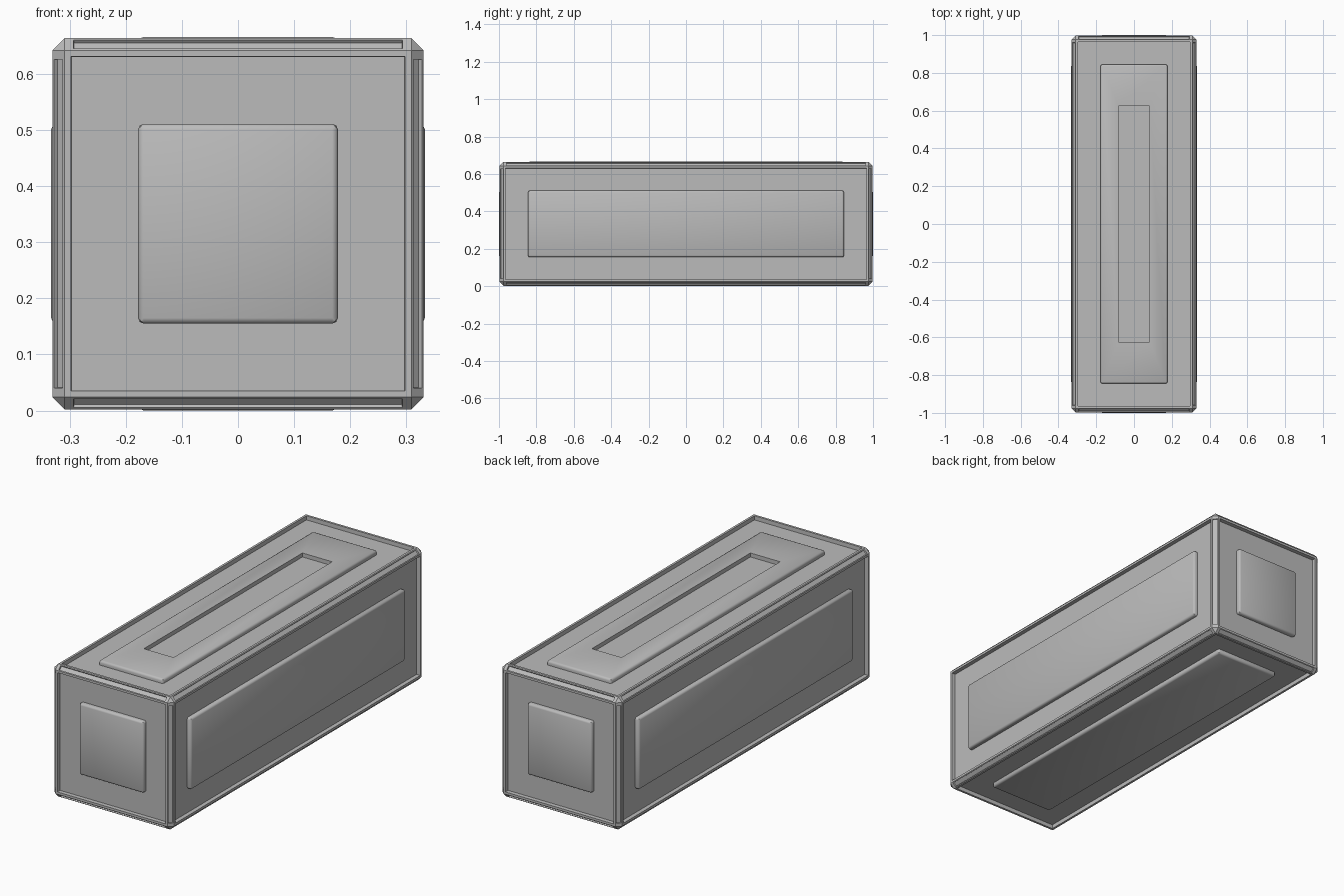
import bpy, bmesh
from mathutils import Vector

cube = bpy.data.objects.get("Cube")
if cube:
    bpy.data.objects.remove(cube, do_unlink=True)

HALF = Vector((0.331, 0.998, 0.331))   # half size of the framed box
CENTRE = Vector((0, 0, 0.333))
CHAMFER, RAIL, RECESS = 0.022, 0.016, 0.02
PLATE_MARGIN = 0.153                   # box edge to plate edge
PLATE_TOP = 0.002                      # plate height over the rails

grey = bpy.data.materials.new("plain grey")
grey.use_nodes = True
colour = (0.5, 0.5, 0.5, 1)
grey.diffuse_color = colour
grey.node_tree.nodes["Principled BSDF"].inputs["Base Color"].default_value = colour


def finish(bm, name):
    mesh = bpy.data.meshes.new(name)
    bm.normal_update()
    bm.to_mesh(mesh)
    bm.free()
    mesh.materials.append(grey)
    obj = bpy.data.objects.new(name, mesh)
    obj.location = CENTRE
    bpy.context.collection.objects.link(obj)
    return obj


def box(half, centre=Vector()):
    bm = bmesh.new()
    bmesh.ops.create_cube(bm, size=2)
    for v in bm.verts:
        v.co = Vector(a * b for a, b in zip(v.co, half)) + centre
    return bm


# Chamfered box with grooved edges and sunken panels
bm = box(HALF)
bmesh.ops.bevel(bm, geom=bm.edges[:], offset=CHAMFER, segments=1, affect='EDGES')
bm.normal_update()
sides = [f for f in bm.faces if max(map(abs, f.normal)) > 0.99]
strips = [f for f in bm.faces if len(f.verts) == 4 and 0.6 < max(map(abs, f.normal)) < 0.8]

# Grooves stop short of the corner blocks
bmesh.ops.inset_individual(bm, faces=strips, thickness=0.007, depth=0)
for f in strips:
    axis = min(range(3), key=lambda i: abs(f.normal[i]))
    limit = HALF[axis] - CHAMFER - RAIL
    for v in f.verts:
        v.co[axis] = max(-limit, min(limit, v.co[axis]))
bmesh.ops.inset_individual(bm, faces=strips, thickness=0.001, depth=-0.007)

# Panels are sunk behind a slim rail
bmesh.ops.inset_individual(bm, faces=sides, thickness=RAIL, depth=0)
bmesh.ops.inset_individual(bm, faces=sides, thickness=0.001, depth=-RECESS)
finish(bm, "framed_box")


# Raised plate on each side
def plate(name, axis, sign):
    half = HALF - Vector((PLATE_MARGIN,) * 3)
    half[axis] = (RECESS + PLATE_TOP + 0.02) / 2
    centre = Vector()
    centre[axis] = sign * (HALF[axis] + PLATE_TOP - half[axis])
    bm = box(half, centre)
    bmesh.ops.bevel(bm, geom=bm.edges[:], offset=0.01, segments=2, profile=0.5, affect='EDGES')
    if name == "top_plate":
        # Long sunken slot
        bm.normal_update()
        top = [max(bm.faces, key=lambda f: f.calc_center_median().z * f.normal.z)]
        bmesh.ops.inset_individual(bm, faces=top, thickness=0.04, depth=0)
        for v in top[0].verts:
            v.co.x = 0.082 if v.co.x > 0 else -0.082
            v.co.y = 0.625 if v.co.y > 0 else -0.625
        bmesh.ops.inset_individual(bm, faces=top, thickness=0, depth=-0.02)
    obj = finish(bm, name)
    bpy.ops.object.select_all(action='DESELECT')
    obj.select_set(True)
    bpy.context.view_layer.objects.active = obj
    bpy.ops.object.shade_smooth_by_angle(angle=0.8)


for axis, names in enumerate((("right_plate", "left_plate"),
                              ("front_plate", "back_plate"),
                              ("bottom_plate", "top_plate"))):
    for name, sign in zip(names, (-1, 1)):
        plate(name, axis, sign)
